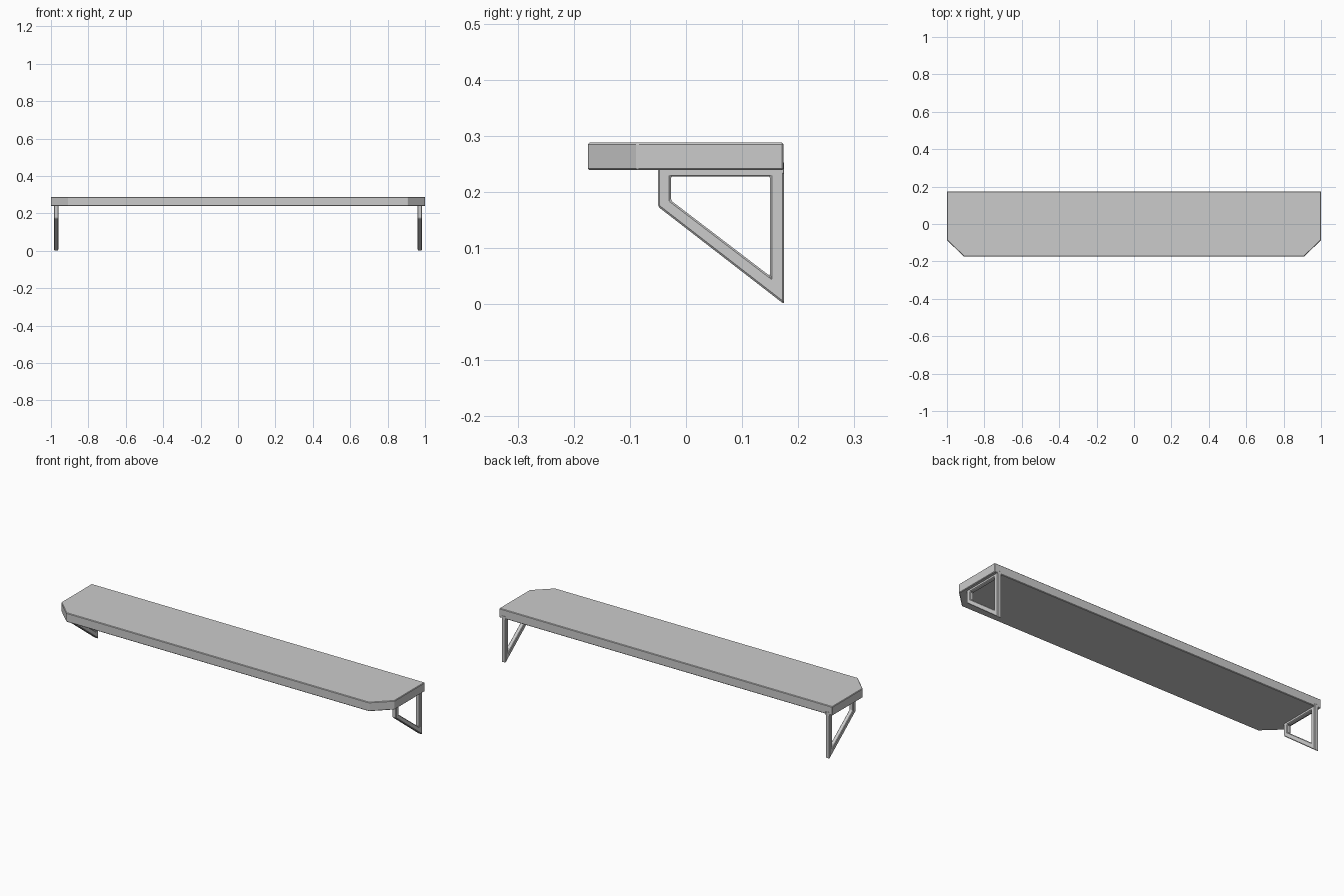
import bpy, bmesh

if "Cube" in bpy.data.objects:
    bpy.data.objects.remove(bpy.data.objects["Cube"])

grey = bpy.data.materials.new("plain grey")
grey.use_nodes = True
grey.diffuse_color = (0.6, 0.6, 0.6, 1)
grey.node_tree.nodes["Principled BSDF"].inputs["Base Color"].default_value = (0.6, 0.6, 0.6, 1)


def finish(name, bm, bevel):
    bmesh.ops.recalc_face_normals(bm, faces=bm.faces)
    mesh = bpy.data.meshes.new(name)
    bm.to_mesh(mesh)
    bm.free()
    mesh.materials.append(grey)
    obj = bpy.data.objects.new(name, mesh)
    bpy.context.collection.objects.link(obj)
    mod = obj.modifiers.new("soft edges", "BEVEL")
    mod.width = bevel
    mod.segments = 1
    mod.limit_method = "ANGLE"
    return obj


def extrude(bm, faces, offset):
    new = bmesh.ops.extrude_face_region(bm, geom=faces)["geom"]
    verts = [v for v in new if isinstance(v, bmesh.types.BMVert)]
    bmesh.ops.translate(bm, verts=verts, vec=offset)


# Shelf board with clipped front corners
bm = bmesh.new()
half = [(0.908, -0.175), (1.0, -0.087), (1.0, 0.174)]
outline = half + [(-x, y) for x, y in reversed(half)]
board = bm.faces.new([bm.verts.new((x, y, 0.239)) for x, y in outline])
extrude(bm, [board], (0, 0, 0.049))
finish("shelf_board", bm, 0.003)

# Triangular brackets: a ring between an outer and an inner profile
outer = [(-0.05, 0.241), (-0.05, 0.174), (0.175, 0.0), (0.175, 0.241)]
inner = [(-0.027, 0.228), (-0.027, 0.185), (0.15, 0.05), (0.15, 0.228)]
width = 0.023
for side, centre in (("left", 0.972), ("right", -0.972)):
    bm = bmesh.new()
    x = centre - width / 2
    rings = [[bm.verts.new((x, y, z)) for y, z in p] for p in (outer, inner)]
    a, b = rings
    faces = [bm.faces.new((a[i], a[(i + 1) % 4], b[(i + 1) % 4], b[i]))
             for i in range(4)]
    extrude(bm, faces, (width, 0, 0))
    finish(side + "_bracket", bm, 0.003)

    # Small mounting tab rising behind the board
    bm = bmesh.new()
    bmesh.ops.create_cube(bm, size=1)
    bmesh.ops.scale(bm, verts=bm.verts, vec=(width, 0.008, 0.02))
    bmesh.ops.translate(bm, verts=bm.verts, vec=(centre, 0.171, 0.243))
    finish(side + "_mounting_tab", bm, 0.001)
